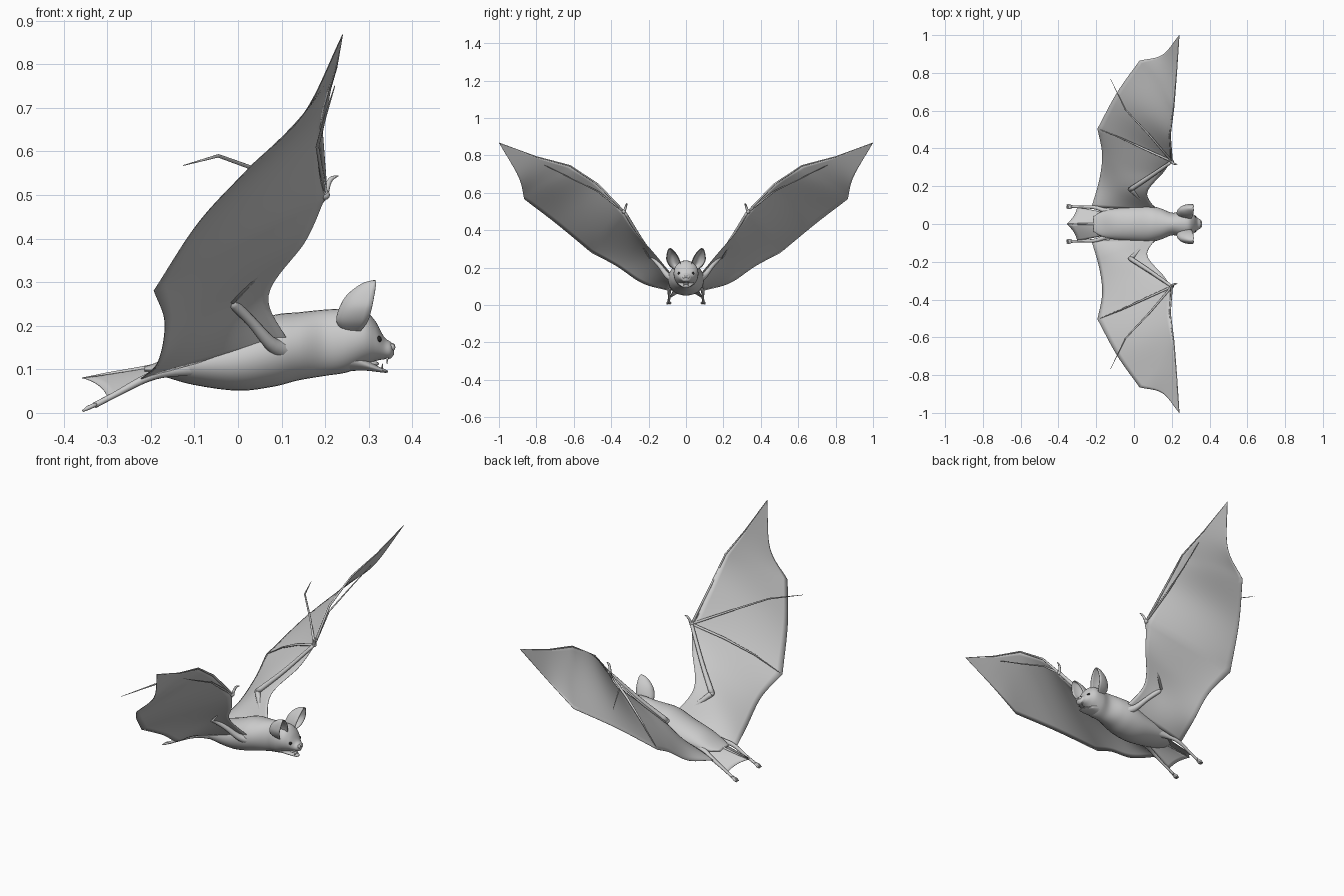
import bpy, bmesh, math
from mathutils import Vector


def spline(pts, n):
    """Smooth path through tuples of any length, n samples per span."""
    out, last = [], len(pts) - 1
    for i in range(last):
        p1, p2 = pts[i], pts[i + 1]
        p0 = pts[i - 1] if i else [2 * a - b for a, b in zip(p1, p2)]
        p3 = pts[i + 2] if i + 2 <= last else [2 * b - a for a, b in zip(p1, p2)]
        for k in range(n):
            t = k / n
            out.append([0.5 * (2 * b + (c - a) * t + (2 * a - 5 * b + 4 * c - d) * t * t
                               + (3 * b - a - 3 * c + d) * t ** 3)
                        for a, b, c, d in zip(p0, p1, p2, p3)])
    return out + [list(pts[-1])]


def surface(name, rows, closed=False, thickness=0):
    """Skin a grid of point rows; closed rows become a capped tube."""
    bm = bmesh.new()
    g = [[bm.verts.new(p) for p in r] for r in rows]
    m = len(g[0])
    for a, b in zip(g, g[1:]):
        for j in range(m if closed else m - 1):
            k = (j + 1) % m
            bm.faces.new((a[j], a[k], b[k], b[j]))
    if closed:
        bm.faces.new(g[0])
        bm.faces.new(g[-1])
    bmesh.ops.recalc_face_normals(bm, faces=bm.faces)
    me = bpy.data.meshes.new(name)
    bm.to_mesh(me)
    bm.free()
    for f in me.polygons:
        f.use_smooth = True
    ob = bpy.data.objects.new(name, me)
    bpy.context.collection.objects.link(ob)
    if thickness:
        mod = ob.modifiers.new("thickness", 'SOLIDIFY')
        mod.thickness, mod.offset = thickness, 0
    return ob


def loft(name, stations, n=6, sides=32):
    """Elliptical sections along x: (x, centre z, half width, half height)."""
    rows = []
    for x, z, ry, rz in spline(stations, n):
        rows.append([(x, ry * math.cos(a), z + rz * math.sin(a))
                     for a in (2 * math.pi * j / sides for j in range(sides))])
    return surface(name, rows, closed=True)


def tube(name, pts, s=1, sides=10):
    """Tapered limb through (x, y, z, radius), mirrored by s."""
    rows = []
    P = [Vector((p[0], p[1] * s, p[2])) for p in pts]
    for i, p in enumerate(P):
        d = (P[min(i + 1, len(P) - 1)] - P[max(i - 1, 0)]).normalized()
        u = d.cross(Vector((0.3, 0.1, 1))).normalized()
        v = d.cross(u)
        rows.append([p + pts[i][3] * (u * math.cos(a) + v * math.sin(a))
                     for a in (2 * math.pi * j / sides for j in range(sides))])
    return surface(name, rows, closed=True)


def ball(name, loc, r, scale=(1, 1, 1)):
    bpy.ops.mesh.primitive_uv_sphere_add(segments=16, ring_count=10, radius=r, location=loc)
    ob = bpy.context.object
    ob.name, ob.scale = name, scale
    bpy.ops.object.shade_smooth()
    return ob


# Body running into head and muzzle
loft("body", [(-.215, .100, .040, .006), (-.17, .103, .066, .020), (-.10, .112, .082, .048),
              (0, .122, .093, .071), (.08, .142, .096, .082), (.14, .153, .083, .078),
              (.20, .161, .060, .076), (.25, .166, .066, .073), (.29, .172, .064, .062),
              (.315, .165, .050, .046), (.335, .149, .033, .026), (.350, .144, .024, .019),
              (.358, .144, .010, .010)])
loft("lower_jaw", [(.25, .130, .050, .034), (.29, .112, .038, .015), (.32, .101, .024, .007),
                   (.338, .096, .014, .004), (.344, .095, .005, .002)])
ball("tongue", (.30, 0, .113), .02, (1.2, .8, .35))

# Wing stations from body to tip: leading, middle and trailing points
stations = [
    (.12, .070, .155, -.05, .080, .125, -.225, .088, .076),
    (.07, .165, .270, -.05, .185, .220, -.183, .235, .118),
    (.155, .272, .395, -.02, .300, .305, -.168, .370, .208),
    (.20, .335, .495, .01, .420, .395, -.193, .505, .280),
    (.19, .470, .645, .05, .585, .550, -.09, .695, .437),
    (.21, .620, .745, .125, .742, .652, .03, .865, .567),
    (.225, .800, .793, .19, .850, .742, .15, .895, .685),
    (.24, 1.0, .868, .239, .999, .866, .238, .997, .863)]
span = (spline(stations[:4], 8)[:-1] + spline(stations[3:6], 8)[:-1]
        + spline(stations[5:], 8))

black = bpy.data.materials.new("eye_black")
black.diffuse_color = (.02, .02, .02, 1)

for s, side in ((1, "left"), (-1, "right")):
    # Wing membrane, cambered across the chord
    rows = []
    for r in span:
        row = []
        for j in range(17):
            v = j / 16
            w = ((1 - v) * (1 - 2 * v), 4 * v * (1 - v), v * (2 * v - 1))
            p = [sum(w[k] * r[3 * k + c] for k in range(3)) for c in range(3)]
            row.append((p[0], p[1] * s, p[2]))
        rows.append(row)
    surface(side + "_wing_membrane", rows, thickness=.002)

    # Arm bones
    tube(side + "_upper_arm", spline([(.125, .045, .14, .030), (.08, .095, .155, .017),
         (.03, .14, .210, .012), (-.018, .182, .258, .013)], 5), s)
    ball(side + "_elbow", (-.018, .182 * s, .258), .013)
    tube(side + "_forearm", spline([(-.02, .182, .258, .013), (.085, .250, .365, .010),
         (.20, .330, .500, .008)], 6), s)
    tube(side + "_ulna", [(-.015, .192, .256, .008), (.09, .262, .365, .005),
                          (.20, .335, .498, .004)], s)
    ball(side + "_wrist", (.20, .332 * s, .500), .011)
    tube(side + "_thumb", spline([(.20, .33, .50, .008), (.207, .322, .525, .006),
         (.215, .318, .538, .005), (.230, .315, .544, .001)], 4), s)

    # Finger bones
    fingers = [
        [(.20, .332, .50, .006), (.19, .47, .645, .005), (.21, .62, .745, .004),
         (.225, .80, .793, .003), (.24, 1.0, .868, .001)],
        [(.20, .332, .50, .006), (.182, .475, .61, .004), (.20, .62, .68, .003),
         (.222, .76, .75, .001)],
        [(.20, .332, .50, .006), (.08, .472, .545, .005), (-.045, .605, .59, .004),
         (-.125, .77, .568, .001)],
        [(.20, .332, .50, .006), (.06, .395, .44, .006), (-.07, .455, .367, .004),
         (-.19, .504, .281, .001)]]
    for i, f in enumerate(fingers):
        tube(f"{side}_finger_{i + 1}", f, s, 8)

    # Leg, foot and toes
    tube(side + "_leg", spline([(-.10, .055, .105, .022), (-.16, .073, .095, .013),
         (-.21, .088, .080, .010), (-.28, .090, .043, .007), (-.33, .092, .017, .007)], 5), s)
    for i in range(4):
        y = .083 + .006 * i
        tube(f"{side}_toe_{i + 1}", [(-.32, .092, .022, .005), (-.345, y, .011, .005),
                                     (-.357, y + .001, .004, .002)], s, 8)

    # Cupped ear, open to the front: (z, back x, edge x, centre y, half width)
    rows = []
    for z, back, edge, y, w in spline([(.185, .245, .275, .044, .012), (.21, .228, .292, .058, .029),
                                       (.24, .234, .301, .069, .034), (.27, .252, .308, .076, .026),
                                       (.295, .285, .314, .083, .012), (.303, .312, .315, .085, .001)], 5):
        rows.append([(edge - (edge - back) * math.cos(a), (y + w * math.sin(a)) * s, z)
                     for a in (math.radians(-95 + 190 * j / 16) for j in range(17))])
    surface(side + "_ear", rows, thickness=.004)

    # Face details
    ball(side + "_eye", (.322, .037 * s, .169), .008).data.materials.append(black)
    ball(side + "_nostril", (.352, .010 * s, .150), .009)
    tube(side + "_upper_fang", [(.343, .013, .132, .004), (.342, .013, .112, .0005)], s, 8)
    tube(side + "_lower_fang", [(.330, .012, .100, .003), (.332, .012, .113, .0005)], s, 8)

    # Half of the tail membrane, between tail and leg
    rows = []
    for i in range(9):
        t = i / 8
        a = Vector((-.15 - .205 * t, 0, .112 - .032 * t))
        b = Vector((-.15 - .15 * t, (.06 + .03 * t) * s, .095 - .06 * t))
        mid = (a + b) / 2 + Vector((.02 * t, 0, .008))
        rows.append([(1 - v) ** 2 * a + 2 * v * (1 - v) * mid + v * v * b
                     for v in (j / 8 for j in range(9))])
    surface(side + "_tail_membrane", rows, thickness=.002)

# Tail and nose tip
tube("tail", [(-.15, 0, .110, .012), (-.22, 0, .101, .006), (-.30, 0, .089, .004),
              (-.358, 0, .080, .001)])
ball("nose", (.352, 0, .152), .009)
